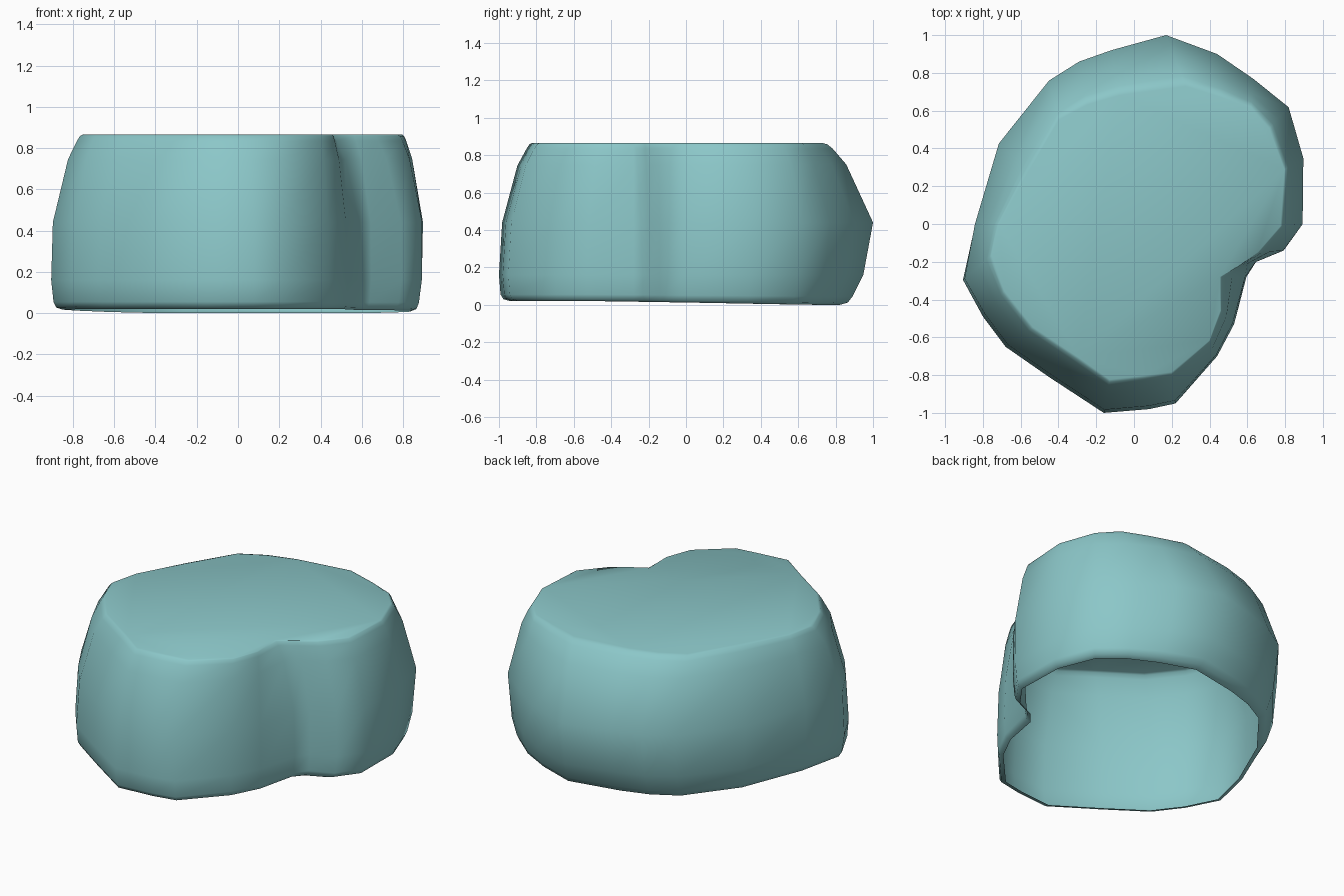
import bpy, bmesh

# Matching outline points: (x, y) on the flat top, then (x, y) at the widest girth
OUTLINE = [
    (0.27, 0.74, 0.17, 1.0), (0.46, 0.68, 0.44, 0.9), (0.62, 0.62, 0.63, 0.77),
    (0.72, 0.51, 0.82, 0.62), (0.80, 0.29, 0.90, 0.35), (0.78, -0.01, 0.90, 0.0),
    (0.66, -0.15, 0.80, -0.14), (0.56, -0.22, 0.65, -0.20), (0.46, -0.28, 0.60, -0.28),
    (0.46, -0.46, 0.53, -0.53), (0.40, -0.62, 0.44, -0.70), (0.20, -0.79, 0.22, -0.95),
    (0.05, -0.81, 0.08, -0.98), (-0.13, -0.83, -0.16, -1.0), (-0.30, -0.71, -0.45, -0.81),
    (-0.54, -0.55, -0.68, -0.65), (-0.69, -0.36, -0.80, -0.49), (-0.76, -0.17, -0.91, -0.30),
    (-0.72, 0.0, -0.85, 0.0), (-0.56, 0.29, -0.72, 0.43), (-0.40, 0.56, -0.45, 0.76),
    (-0.25, 0.64, -0.29, 0.86), (-0.08, 0.69, -0.12, 0.92),
]

# Wall levels: height at front, height at back, flare at front, flare at back, inward scale
LEVELS = [
    (0.865, 0.865, -0.04, -0.04, 1.0),
    (0.858, 0.858, 0.04, 0.06, 1.0),
    (0.835, 0.835, 0.13, 0.17, 1.0),
    (0.745, 0.75, 0.42, 0.45, 1.0),
    (0.44, 0.44, 0.90, 1.0, 1.0),
    (0.16, 0.16, 1.0, 0.80, 1.0),
    (0.055, 0.045, 0.95, 0.58, 1.0),
    (0.03, 0.012, 0.86, 0.48, 1.0),
    (0.02, 0.0, 0.80, 0.40, 0.975),   # lip turned in under the open base
]


def ring(bm, level):
    z_front, z_back, f_front, f_back, scale = level
    verts = []
    for tx, ty, ox, oy in OUTLINE:
        t = min(1, max(0, (oy + 0.5) / 1.3))
        flare = f_front + (f_back - f_front) * t
        z = z_front + (z_back - z_front) * t
        verts.append(bm.verts.new(((tx + (ox - tx) * flare) * scale,
                                   (ty + (oy - ty) * flare) * scale, z)))
    return verts


# Hollow shell: flat top, flared side wall, open underside
bm = bmesh.new()
rings = [ring(bm, level) for level in LEVELS]
n = len(OUTLINE)
bm.faces.new(rings[0])
for upper, lower in zip(rings, rings[1:]):
    for i in range(n):
        j = (i + 1) % n
        bm.faces.new((upper[i], upper[j], lower[j], lower[i]))
bmesh.ops.recalc_face_normals(bm, faces=bm.faces[:])
top = max(bm.faces, key=lambda f: f.calc_center_median().z)
if top.normal.z < 0:
    bmesh.ops.reverse_faces(bm, faces=bm.faces[:])

mesh = bpy.data.meshes.new("rounded_shell")
bm.to_mesh(mesh)
bm.free()
shell = bpy.data.objects.new("rounded_shell", mesh)
bpy.context.collection.objects.link(shell)

mat = bpy.data.materials.new("teal")
mat.diffuse_color = (0.26, 0.57, 0.58, 1)
mesh.materials.append(mat)

bpy.context.view_layer.objects.active = shell
shell.select_set(True)
bpy.ops.object.shade_smooth_by_angle(angle=0.9)
